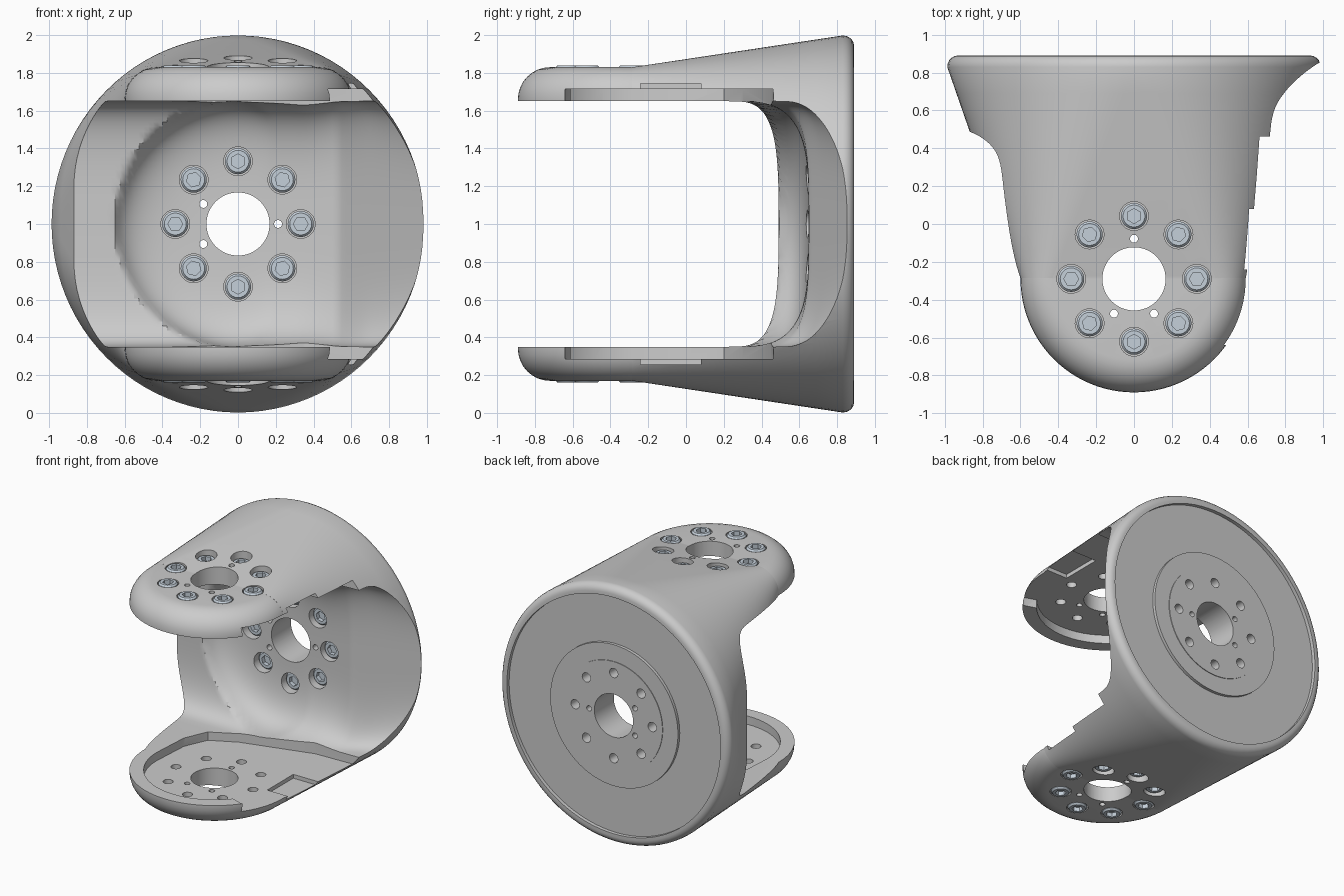
import bpy, bmesh
from math import sin, cos, pi, radians, hypot
from mathutils import Matrix, Vector

if "Cube" in bpy.data.objects:
    bpy.data.objects.remove(bpy.data.objects["Cube"])


def make_object(name, bm):
    bmesh.ops.remove_doubles(bm, verts=bm.verts, dist=1e-5)
    bmesh.ops.dissolve_degenerate(bm, edges=bm.edges, dist=1e-6)
    bmesh.ops.recalc_face_normals(bm, faces=bm.faces)
    me = bpy.data.meshes.new(name)
    bm.to_mesh(me)
    bm.free()
    ob = bpy.data.objects.new(name, me)
    bpy.context.collection.objects.link(ob)
    return ob


def loft(bm, rings, cap=True):
    vs = [[bm.verts.new(p) for p in r] for r in rings]
    n = len(vs[0])
    for a, b in zip(vs, vs[1:]):
        for i in range(n):
            bm.faces.new((a[i], a[(i + 1) % n], b[(i + 1) % n], b[i]))
    if cap:
        bm.faces.new(vs[0])
        bm.faces.new(vs[-1])


def lathe(bm, prof, M=Matrix(), segs=32):
    # profile entries: (radius, height) or (radius, height, True) for a hexagonal ring
    rings = []
    for p in prof:
        ring = []
        for i in range(segs):
            a = 2 * pi * i / segs
            r = p[0] / cos(a % (pi / 3) - pi / 6) if len(p) > 2 else p[0]
            ring.append(M @ Vector((r * cos(a), r * sin(a), p[1])))
        rings.append(ring)
    loft(bm, rings, cap=False)


def boolean(ob, cutter, op='DIFFERENCE'):
    m = ob.modifiers.new("cut", 'BOOLEAN')
    m.object, m.operation, m.solver = cutter, op, 'EXACT'
    dg = bpy.context.evaluated_depsgraph_get()
    me = bpy.data.meshes.new_from_object(ob.evaluated_get(dg))
    ob.modifiers.clear()
    ob.data = me
    bpy.data.objects.remove(cutter, do_unlink=True)


def smooth(ob, angle=30):
    bpy.ops.object.select_all(action='DESELECT')
    ob.select_set(True)
    bpy.context.view_layer.objects.active = ob
    bpy.ops.object.shade_smooth_by_angle(angle=radians(angle))


def step(a, b, x):
    t = min(1, max(0, (x - a) / (b - a)))
    return t * t * (3 - 2 * t)


# Outer body: hull-like loft from a rounded rectangle to the back disc
def section(y, t, s=1.0):
    ring = []
    for q in range(4):
        sx, sz = (1, -1, -1, 1)[q], (1, 1, -1, -1)[q]
        for i in range(25):
            a = (q + i / 24) * pi / 2
            x = (1 - t) * (sx * .43 + .17 * cos(a)) + t * s * .987 * cos(a)
            z = (1 - t) * (sz * .66 + .17 * sin(a)) + t * s * .998 * sin(a)
            ring.append((x, y, 1 + z))
    return ring


bm = bmesh.new()
rings = [section(-.285 + 1.115 * i / 8, i / 8) for i in range(9)]
rings += [section(.83 + .06 * sin(a), 1, .945 + .055 * cos(a))
          for a in (radians(d) for d in (18, 36, 54, 72, 90))]
loft(bm, rings)
body = make_object("clevis_bracket", bm)

# Rounded arm tips
arc = [(.43 + .17 * sin(k * pi / 16), .17 * (1 - cos(k * pi / 16))) for k in range(9)]
prof = [(0, .17)] + [(r, .17 + h) for r, h in arc] + [(r, 1.83 - h) for r, h in reversed(arc)] + [(0, 1.83)]
bm = bmesh.new()
lathe(bm, prof, Matrix.Translation((0, -.29, 0)), 96)
boolean(body, make_object("tip_helper", bm), 'UNION')


# Inner opening: slot with filleted floor, round bowl and right-hand slope
def depth(x, z):
    u = min(1, abs(z - 1) / .65)
    y0 = .22 + .25 * step(.3, .7, x)
    d = .49 + .16 * step(-.1, .1, x) + max(0, x - .53) * .45
    a = y0 + (d - y0) * (1 - u ** 3.5) ** (1 / 3.5)
    r = hypot(x + .02, z - 1) / .65
    b = .25 + .4 * (1 - r ** 4) ** .25 if r < 1 else 0
    k = .03
    return max(a, b) + max(k - abs(a - b), 0) ** 2 / (4 * k) * (x < -.1)


bm = bmesh.new()
rings = []
for i in range(89):
    x = -1.1 + 2.2 * i / 88
    ring = [(x, -1.5, .35), (x, -1.5, 1.65)]
    for j in range(49):
        z = 1 + .65 * sin(pi / 2 - pi * j / 48)
        ring.append((x, depth(x, z), z))
    rings.append(ring)
loft(bm, rings)
boolean(body, make_object("slot_helper", bm))

# Pockets on the inner arm faces, open to the right, with a shallow channel
outline = [(.5 * cos(a), -.29 + .5 * sin(a)) for a in (radians(180 + 140 * k / 24) for k in range(25))]
outline += [(.47, -.64), (.9, -.64), (.9, .47), (.35, .45), (-.2, .3), (-.4, .2), (-.48, .02)]
channel = [(.42, -.24), (.9, -.24), (.9, .08), (.42, .08)]
for pts, z0, z1 in ((outline, .285, .37), (channel, .255, .36)):
    bm = bmesh.new()
    for f in (lambda z: z, lambda z: 2 - z):
        loft(bm, [[(x, y, f(z)) for x, y in pts] for z in (z0, z1)])
    boolean(body, make_object("pocket_helper", bm))

# Back face recess with a stepped round boss
back = Matrix.Translation((0, 0, 1)) @ Matrix.Rotation(pi / 2, 4, 'X')
bm = bmesh.new()
lathe(bm, [(0, -.893), (.42, -.893), (.42, -.885), (.55, -.885), (.55, -.862),
           (.92, -.862), (.92, -1), (0, -1)], back, 96)
boolean(body, make_object("recess_helper", bm))

# Bolt circles: centre bores, counterbored holes, pin holes and socket screws
top = Matrix.Translation((0, -.29, 0))
bottom = Matrix.Translation((0, -.29, 2)) @ Matrix.Diagonal((1, 1, -1, 1))
# name, frame, pin angle, seat, head top, open end, far end
mounts = [("upper_arm_screws", top, 90, 1.775, 1.84, 2.1, 1.6),
          ("lower_arm_screws", bottom, 90, 1.775, 1.84, 2.1, 1.6),
          ("back_plate_screws", back, 0, -.74, -.68, -.5, -1.0)]
steel = bpy.data.materials.new("screw_steel")
steel.diffuse_color = (.56, .63, .70, 1)
steel.use_nodes = True
steel.node_tree.nodes["Principled BSDF"].inputs["Base Color"].default_value = steel.diffuse_color
cut = bmesh.new()
for name, M, pin, seat, head, opening, far in mounts:
    lathe(cut, [(0, far), (.167, far), (.167, opening), (0, opening)], M, 64)
    for a in (pin, pin + 150, pin - 150):
        P = M @ Matrix.Rotation(radians(a), 4, 'Z') @ Matrix.Translation((.212, 0, 0))
        lathe(cut, [(0, far), (.021, far), (.021, opening), (0, opening)], P, 16)
    bm = bmesh.new()
    for k in range(8):
        P = M @ Matrix.Rotation(k * pi / 4, 4, 'Z') @ Matrix.Translation((.332, 0, 0))
        lathe(cut, [(0, far), (.036, far), (.036, seat), (.076, seat), (.076, opening), (0, opening)], P)
        lathe(bm, [(0, seat), (.069, seat), (.069, head - .012), (.058, head), (.034, head, True),
                   (.034, head - .032, True), (0, head - .032)], P, 24)
    screws = make_object(name, bm)
    screws.data.materials.append(steel)
    smooth(screws)
boolean(body, make_object("hole_helper", cut))
smooth(body)
